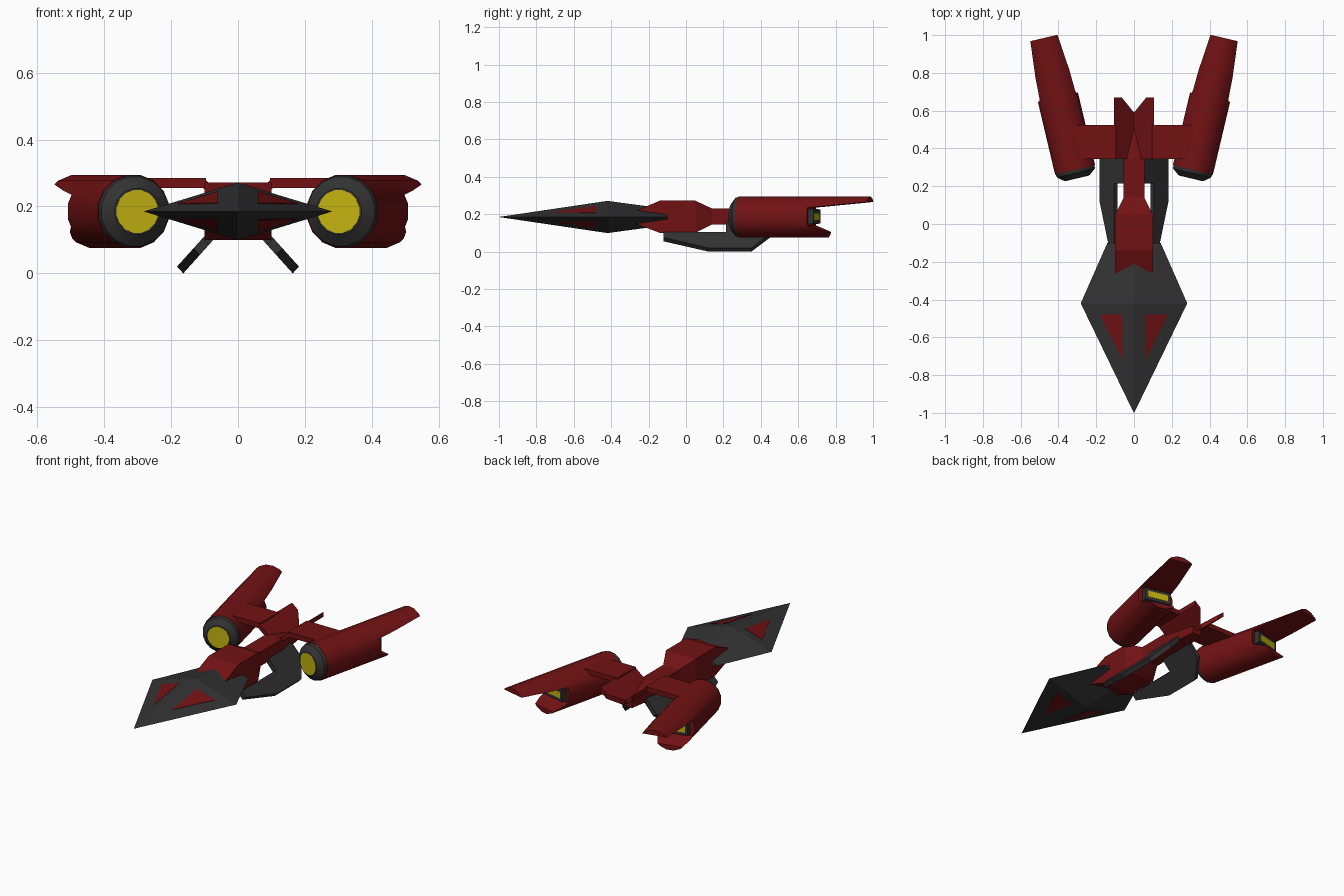
import bpy, bmesh, math
from mathutils import Matrix, Vector

if "Cube" in bpy.data.objects:
    bpy.data.objects.remove(bpy.data.objects["Cube"])


def material(name, rgb):
    m = bpy.data.materials.new(name)
    m.diffuse_color = (*rgb, 1)
    m.use_nodes = True
    m.node_tree.nodes["Principled BSDF"].inputs["Base Color"].default_value = m.diffuse_color
    return m


RED = material("red_paint", (0.17, 0.006, 0.007))
DARK = material("dark_metal", (0.032, 0.032, 0.032))
YELLOW = material("yellow_glow", (0.55, 0.45, 0.005))


def loft(name, rings, mat, mirror=False, matrix=Matrix(), smooth=False):
    """Skin equal-length rings of points and cap both ends."""
    bm = bmesh.new()
    vs = [[bm.verts.new(matrix @ Vector(p)) for p in r] for r in rings]
    for a, b in zip(vs, vs[1:]):
        for i in range(len(a)):
            j = (i + 1) % len(a)
            bm.faces.new((a[i], a[j], b[j], b[i]))
    bm.faces.new(vs[0])
    bm.faces.new(vs[-1])
    bmesh.ops.remove_doubles(bm, verts=bm.verts, dist=1e-5)
    bmesh.ops.recalc_face_normals(bm, faces=bm.faces)
    me = bpy.data.meshes.new(name)
    bm.to_mesh(me)
    bm.free()
    me.materials.append(mat)
    ob = bpy.data.objects.new(name, me)
    bpy.context.collection.objects.link(ob)
    if smooth:
        shade(ob)
    if mirror:
        ob.modifiers.new("mirror", 'MIRROR')
    return ob


def select(ob):
    bpy.ops.object.select_all(action='DESELECT')
    ob.select_set(True)
    bpy.context.view_layer.objects.active = ob


def shade(ob):
    select(ob)
    bpy.ops.object.shade_smooth_by_angle(angle=math.radians(35))


def box_ring(y, w, z0, z1):
    return [(-w, y, z0), (w, y, z0), (w, y, z1), (-w, y, z1)]


def circle(y, r, n=16):
    return [(r * math.cos(math.tau * (i + .5) / n), y,
             r * math.sin(math.tau * (i + .5) / n)) for i in range(n)]


# Spearhead nose: diamond section growing from the tip, then halving
MID = 0.185


def diamond(y, s):
    return [(.282 * s, y, MID), (0, y, MID + .086 * s), (-.282 * s, y, MID), (0, y, MID - .086 * s)]


loft("nose", [diamond(-1, .003), diamond(-.42, 1), diamond(-.1, .5)], DARK)

# Red triangular panels on the four front facets
for side, up in (("upper", 1), ("lower", -1)):
    tri = [(.06, -.48), (.18, -.48), (.06, -.72)]
    rings = [[(x, y, MID + up * (.086 * ((y + 1) / .58 - x / .282) + lift)) for x, y in tri]
             for lift in (-.004, .002)]
    loft(side + "_nose_panel", rings, RED, mirror=True)

# Fuselage block narrowing to the neck
loft("fuselage", [box_ring(-.30, .1, .16, .205), box_ring(-.14, .1, .10, .272),
                  box_ring(.05, .1, .10, .272), box_ring(.14, .055, .145, .23),
                  box_ring(.35, .055, .145, .23), box_ring(.56, .03, .15, .19)], RED)

# V-shaped tail plates with forked ends
tail = [(0, .59), (.065, .67), (.105, .67), (.105, .345), (0, .345)]
loft("tail_plate", [[(x, y, .2 + x * .81 + dz) for x, y in tail] for dz in (0, -.03)],
     RED, mirror=True)

# Flat wing stubs carrying the engines
loft("wing", [[(x, y, z) for y, z in ((.345, .255), (.525, .255), (.525, .285), (.345, .285))]
              for x in (.095, .37)], RED, mirror=True)

# Splayed landing skids
skid = [(-.12, .095), (-.12, .065), (.12, .01), (.35, .01), (.45, .085),
        (.45, .16), (.215, .16), (.215, .095)]
loft("landing_skid", [[(.173 - .9 * (z - .01) + s * .0095, y, z + s * .01) for y, z in skid]
                      for s in (-1, 1)], DARK, mirror=True)

# Engines, toed outward; local y runs along the engine axis
ENG = Matrix.Translation((.312, .287, MID)) @ Matrix.Rotation(math.radians(-13.3), 4, 'Z')
shell = loft("engine_shell", [circle(0, .111), circle(.717, .111)], RED, matrix=ENG)
cut = [(.395, .05), (.395, -.045), (.485, -.08), (.485, -.2), (.8, -.2), (.8, .088)]
cutter = loft("engine_cutter", [[(x, y, z) for y, z in cut] for x in (-.2, .2)], RED, matrix=ENG)
mod = shell.modifiers.new("notch", 'BOOLEAN')
mod.operation = 'DIFFERENCE'
mod.solver = 'EXACT'
mod.object = cutter
select(shell)
bpy.ops.object.modifier_apply(modifier="notch")
bpy.data.objects.remove(cutter)
shade(shell)
shell.modifiers.new("mirror", 'MIRROR')

# Intake cone, glowing intake disc, nozzle box and its glow
loft("intake_ring", [circle(0, .109), circle(-.018, .105), circle(-.045, .07)], DARK,
     mirror=True, matrix=ENG, smooth=True)
loft("intake_glow", [circle(-.03, .065), circle(-.047, .065)], YELLOW, mirror=True, matrix=ENG)
loft("nozzle", [box_ring(.38, .085, -.04, .045), box_ring(.425, .08, -.035, .04)], DARK,
     mirror=True, matrix=ENG)
loft("nozzle_glow", [box_ring(.40, .065, -.018, .022), box_ring(.427, .065, -.018, .022)], YELLOW,
     mirror=True, matrix=ENG)
